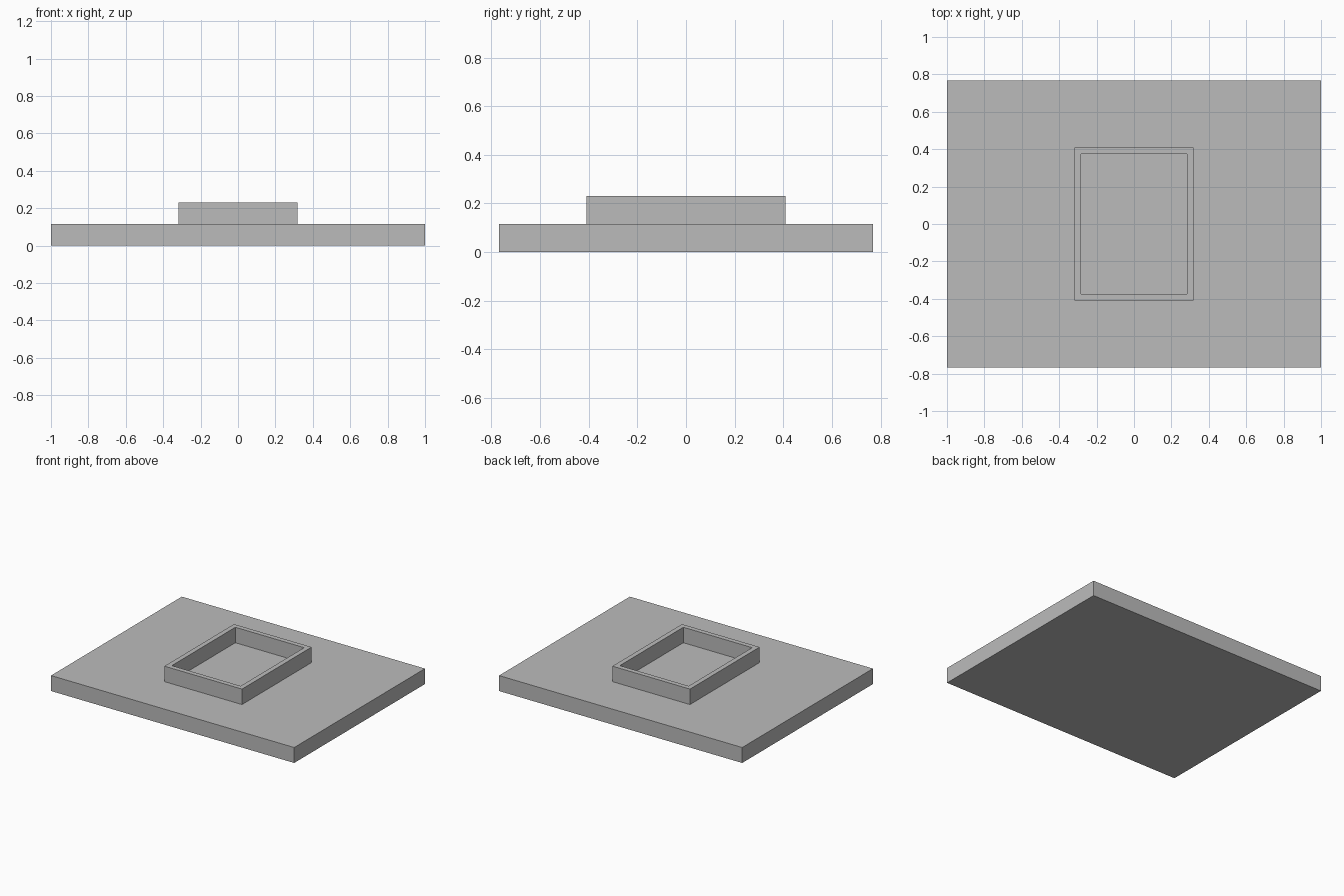
import bpy
import bmesh

cube = bpy.data.objects.get("Cube")
if cube:
    bpy.data.objects.remove(cube, do_unlink=True)

BASE_TOP, RIM_TOP = 0.115, 0.23

grey = bpy.data.materials.new("plain grey")
grey.use_nodes = True
colour = (0.5, 0.5, 0.5, 1)
grey.diffuse_color = colour
grey.node_tree.nodes["Principled BSDF"].inputs["Base Color"].default_value = colour


def add_object(name, bm):
    bmesh.ops.recalc_face_normals(bm, faces=bm.faces[:])
    mesh = bpy.data.meshes.new(name)
    bm.to_mesh(mesh)
    bm.free()
    mesh.materials.append(grey)
    bpy.context.collection.objects.link(bpy.data.objects.new(name, mesh))


def rectangle(bm, half_x, half_y, z):
    signs = ((-1, -1), (1, -1), (1, 1), (-1, 1))
    return [bm.verts.new((sx * half_x, sy * half_y, z)) for sx, sy in signs]


# Flat slab
bm = bmesh.new()
slab = bm.faces.new(rectangle(bm, 1.0, 0.768, 0))
up = bmesh.ops.extrude_face_region(bm, geom=[slab], use_keep_orig=True)
top = [v for v in up["geom"] if isinstance(v, bmesh.types.BMVert)]
bmesh.ops.translate(bm, verts=top, vec=(0, 0, BASE_TOP))
add_object("base_slab", bm)

# Open rectangular rim; its floor is the slab's top
bm = bmesh.new()
loops = [rectangle(bm, 0.319, 0.409, BASE_TOP), rectangle(bm, 0.319, 0.409, RIM_TOP),
         rectangle(bm, 0.283, 0.373, RIM_TOP), rectangle(bm, 0.283, 0.373, BASE_TOP)]
for a, b in zip(loops, loops[1:] + loops[:1]):
    for i in range(4):
        j = (i + 1) % 4
        bm.faces.new((a[i], a[j], b[j], b[i]))
add_object("raised_rim", bm)
